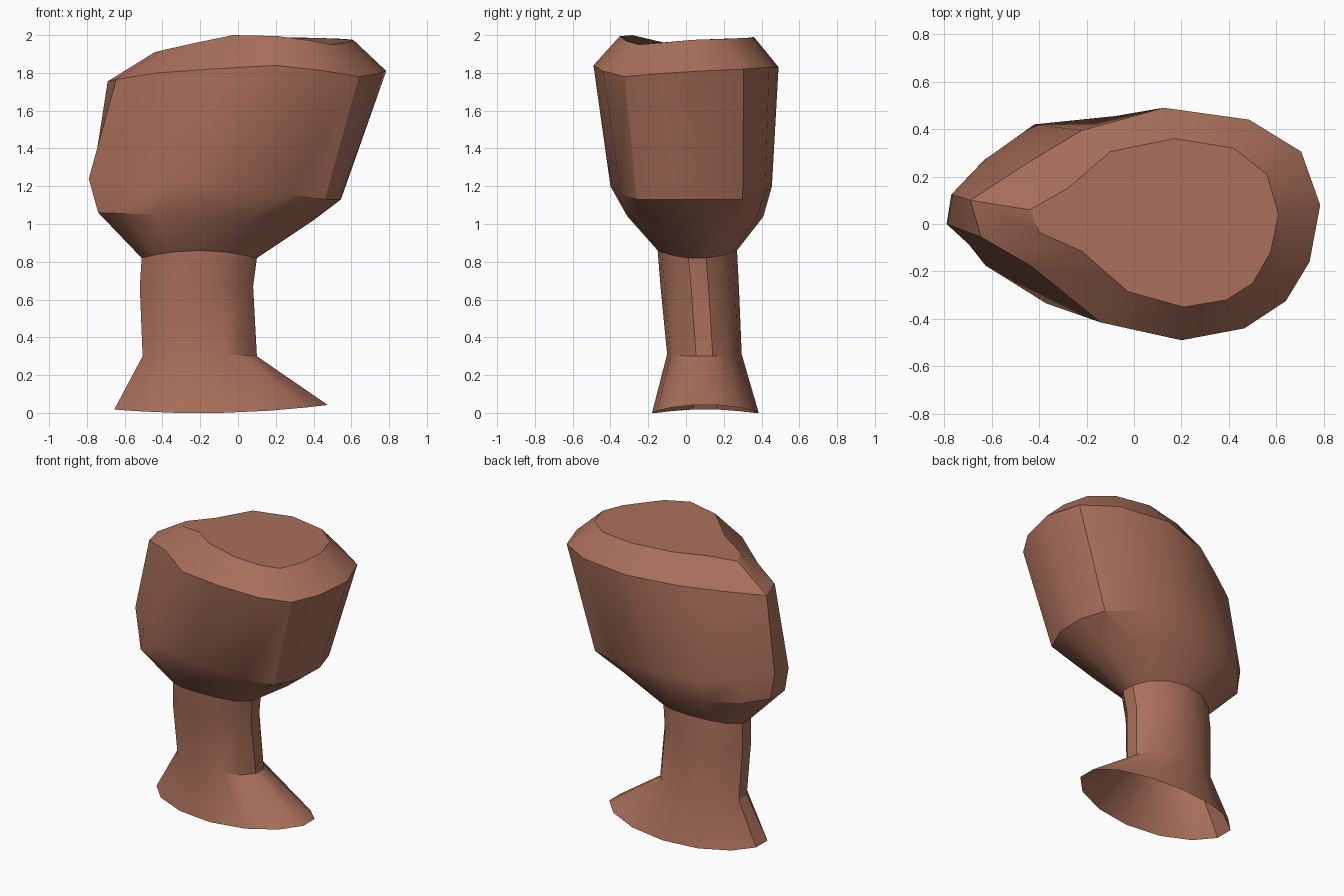
import bpy, bmesh, math

if "Cube" in bpy.data.objects:
    bpy.data.objects.remove(bpy.data.objects["Cube"])

SIDES = 14
clay = bpy.data.materials.new("terracotta")
clay.diffuse_color = (0.40, 0.16, 0.105, 1)
clay.use_nodes = True
clay.node_tree.nodes["Principled BSDF"].inputs["Base Color"].default_value = clay.diffuse_color


def oval(x0, x1, y0, y1, z_end, z_side, tilt=0.0):
    """Ring with its x and y extents; height differs at the ends and the sides."""
    pts = []
    step = 2 * math.pi / SIDES
    for i in range(SIDES):
        a = math.pi - step / 2 - i * step
        c, s = math.cos(a) / math.cos(step / 2), math.sin(a)
        pts.append(((x0 + x1) / 2 + c * (x1 - x0) / 2,
                    (y0 + y1) / 2 + s * (y1 - y0) / 2,
                    z_side + (z_end - z_side) * c * c + tilt * c))
    return pts


def loft(name, rings, cap_top=False):
    """Bridge the rings, listed from top to bottom."""
    bm = bmesh.new()
    loops = [[bm.verts.new(p) for p in ring] for ring in rings]
    for a, b in zip(loops, loops[1:]):
        for i in range(SIDES):
            j = (i + 1) % SIDES
            bm.faces.new((a[i], a[j], b[j], b[i]))
    if cap_top:
        bm.faces.new(loops[0][::-1])
    bm.normal_update()
    mesh = bpy.data.meshes.new(name)
    bm.to_mesh(mesh)
    bm.free()
    mesh.materials.append(clay)
    ob = bpy.data.objects.new(name, mesh)
    bpy.context.collection.objects.link(ob)
    bpy.ops.object.select_all(action='DESELECT')
    ob.select_set(True)
    bpy.context.view_layer.objects.active = ob
    bpy.ops.object.shade_smooth_by_angle(angle=math.radians(30))
    return ob


# Head sections: crown, widest rim and lower cheek, starting at the left tip
crown = [(-.44, .06, 1.91), (-.28, .15, 1.94), (-.10, .305, 1.98), (.17, .36, 1.99),
         (.42, .32, 1.985), (.56, .21, 1.98), (.61, .04, 1.975), (.575, -.12, 1.96),
         (.50, -.25, 1.95), (.39, -.32, 1.97), (.21, -.35, 1.995), (-.025, -.285, 2.0),
         (-.22, -.115, 1.96), (-.40, -.035, 1.92)]
rim = [(-.69, .10, 1.755), (-.46, .25, 1.78), (-.22, .395, 1.81), (.125, .49, 1.83),
       (.485, .44, 1.83), (.705, .305, 1.82), (.785, .08, 1.81), (.74, -.16, 1.795),
       (.64, -.325, 1.78), (.465, -.44, 1.81), (.20, -.49, 1.84), (-.14, -.415, 1.82),
       (-.43, -.18, 1.80), (-.645, -.055, 1.765)]
cheek = [(-.77, .125, 1.24), (-.63, .27, 1.22), (-.42, .42, 1.21), (-.08, .455, 1.20),
         (.25, .42, 1.17), (.49, .30, 1.13), (.545, .12, 1.13), (.54, -.08, 1.13),
         (.46, -.26, 1.13), (.28, -.345, 1.16), (.04, -.39, 1.19), (-.20, -.40, 1.21),
         (-.37, -.335, 1.22), (-.79, 0, 1.24)]
cheek[12] = (-.60, -.175, 1.23)
cheek[11] = (-.37, -.335, 1.22)
cheek[10] = (-.08, -.40, 1.20)

# Jaw and neck sections are ovals
jaw = oval(-.74, .40, -.31, .41, 1.04, 1.04, -.02)
neck_top = oval(-.51, .10, -.15, .27, .82, .86)

loft("head", [crown, rim, cheek, jaw, neck_top], cap_top=True)

# Neck flaring to an open foot
loft("neck", [neck_top,
              oval(-.52, .08, -.135, .28, .67, .67),
              oval(-.505, .10, -.10, .295, .30, .31),
              oval(-.655, .475, -.18, .385, .03, 0.0, .012)])
